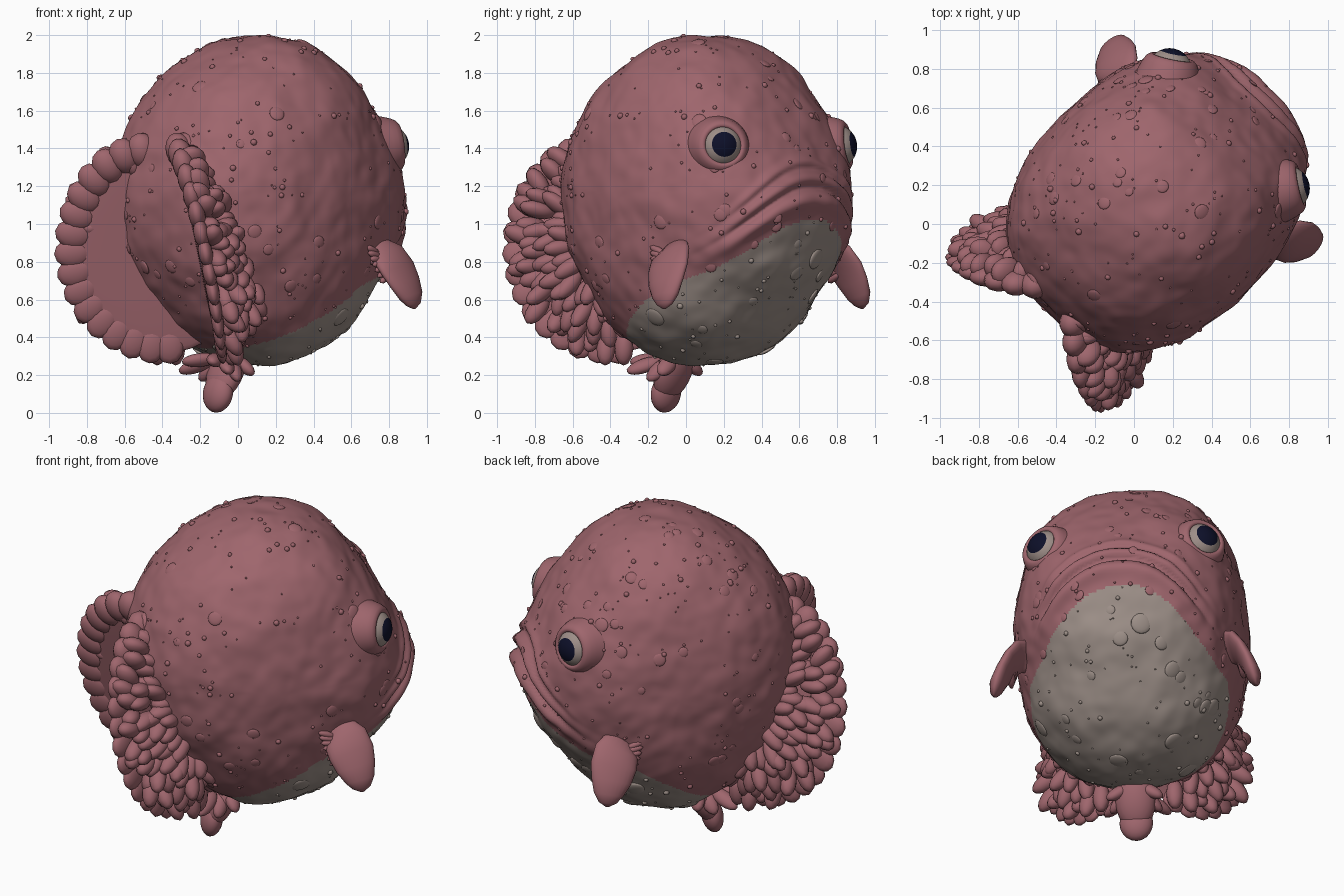
import bpy, bmesh, math, random
from mathutils import Vector, Matrix, noise

random.seed(7)
cube = bpy.data.objects.get("Cube")
if cube:
    bpy.data.objects.remove(cube, do_unlink=True)


def material(name, rgb):
    m = bpy.data.materials.new(name)
    m.use_nodes = True
    m.diffuse_color = (*rgb, 1)
    m.node_tree.nodes["Principled BSDF"].inputs["Base Color"].default_value = (*rgb, 1)
    return m


PINK = material("dusky pink skin", (0.345, 0.132, 0.152))
BELLY = material("grey beige belly", (0.335, 0.275, 0.245))
IRIS = material("pale iris", (0.34, 0.27, 0.245))
PUPIL = material("navy pupil", (0.004, 0.005, 0.022))
R2 = math.sqrt(0.5)


def to_world(u, v, z):
    """u runs toward the face, v toward one flank; the fish faces diagonally."""
    return Vector(((u + v) * R2, (u - v) * R2, z))


def finish(name, bm, mats, mirror=False):
    """Optionally copy to the other flank (swap x and y), then make the object."""
    if mirror:
        copy = bmesh.ops.duplicate(bm, geom=bm.verts[:] + bm.edges[:] + bm.faces[:])["geom"]
        for g in copy:
            if isinstance(g, bmesh.types.BMVert):
                g.co.x, g.co.y = g.co.y, g.co.x
        bmesh.ops.reverse_faces(bm, faces=[g for g in copy if isinstance(g, bmesh.types.BMFace)])
    for f in bm.faces:
        f.smooth = True
    me = bpy.data.meshes.new(name)
    bm.to_mesh(me)
    bm.free()
    for m in mats:
        me.materials.append(m)
    ob = bpy.data.objects.new(name, me)
    bpy.context.collection.objects.link(ob)


def frame(loc, along, face):
    """Matrix with x along the part and z toward its flat face."""
    x = Vector(along).normalized()
    y = Vector(face).cross(x).normalized()
    m = Matrix((x, y, x.cross(y))).transposed().to_4x4()
    m.translation = loc
    return m


def petal(bm, loc, along, face, size, seg=12):
    m = frame(Vector(loc), along, face) @ Matrix.Diagonal((*size, 1))
    return bmesh.ops.create_uvsphere(bm, u_segments=seg, v_segments=seg // 2 + 2, radius=1, matrix=m)["verts"]


def skin(bm, rings):
    """Bridge a list of closed rings with quads."""
    for lo, hi in zip(rings, rings[1:]):
        for k in range(len(lo)):
            n = (k + 1) % len(lo)
            bm.faces.new((lo[k], lo[n], hi[n], hi[k]))


# Body: closed side profile as radii at equal angles, rounded across the flanks
RADII = (.8, .75, .762, .838, .87, .84, .818, .8, .787, .787, .795, .85, .88, .84, .778, .79)
CENTRE_U, CENTRE_Z, HALF_WIDTH, POWER = 0.15, 1.13, 0.655, 2 / 2.4
EYE_UVZ = Vector((.688, .43, 1.41))


def profile(t):
    k = t / math.tau * len(RADII)
    i = math.floor(k)
    f = k - i
    a, b, c, d = (RADII[(i + j) % len(RADII)] for j in (-1, 0, 1, 2))
    return b + .5 * f * (c - a + f * (2 * a - 5 * b + 4 * c - d + f * (3 * (b - c) + d - a)))


def bump(x, centre, width):
    return math.exp(-((x - centre) / width) ** 2)


def body_point(t, p):
    s = max(math.sin(p), 0) ** POWER
    c = math.copysign(abs(math.cos(p)) ** POWER, math.cos(p))
    r = profile(t) * s
    u, v, z = CENTRE_U + r * math.cos(t), HALF_WIDTH * c, CENTRE_Z + r * math.sin(t)
    w = to_world(u, v, z)
    d = .014 * noise.noise(w * 5) + .006 * noise.noise(w * 12)
    # Swelling around each eye
    d += .03 * bump((Vector((u, abs(v), z)) - EYE_UVZ).length, 0, .19)
    # Frowning lips, with a fold above and a crease between
    if u > .35:
        f = z - (1.19 - 1.25 * v * v)
        fade = 1 / (1 + math.exp((abs(v) - .43) * 30)) * min(1, (u - .35) * 4)
        d += fade * (.03 * bump(f, .055, .035) - .028 * bump(f, .005, .016)
                     + .035 * bump(f, -.06, .05)
                     + .016 * bump(f, .14, .025) - .01 * bump(f, .105, .015))
    out = Vector(((u - CENTRE_U) / .8, v / .5, (z - CENTRE_Z) / .87)).normalized()
    return to_world(u + d * out.x, v + d * out.y, z + d * out.z), to_world(*out)


bm = bmesh.new()
AROUND, ACROSS = 320, 150
grid = [[bm.verts.new(body_point(math.tau * i / AROUND, math.pi * j / ACROSS)[0])
         for i in range(AROUND)] for j in range(ACROSS + 1)]
skin(bm, grid)
bmesh.ops.remove_doubles(bm, verts=bm.verts[:], dist=1e-5)
bmesh.ops.recalc_face_normals(bm, faces=bm.faces[:])


# Pale belly: below a tilted plane that rounds off toward the chin
def on_belly(p):
    u, v = (p.x + p.y) * R2, (p.x - p.y) * R2
    return p.z < .44 + .62 * u - 1.6 * max(0, u - .4) * v * v


for f in bm.faces:
    f.material_index = int(on_belly(f.calc_center_median()))
finish("body", bm, [PINK, BELLY])

# Warts: small beads everywhere, broad low domes on belly and flanks
bm = bmesh.new()
for k in range(520):
    p, n = body_point(random.uniform(0, math.tau), math.acos(random.uniform(-.97, .97)))
    low = on_belly(p)
    if k < 90:
        r = random.uniform(.022, .065 if low else .042)
        verts = petal(bm, p - n * r * .1, n.orthogonal(), n, (r, r, r * .27), 14)
    else:
        r = .005 + .013 * random.random() ** 3
        verts = petal(bm, p, n.orthogonal(), n, (r, r, r * .9), 8)
    for f in {f for v in verts for f in v.link_faces}:
        f.material_index = int(low)
finish("warts", bm, [PINK, BELLY])

# Eyes: ball with iris and pupil caps
eye, gaze = Vector((.79, .183, 1.41)), Vector((.95, .2, .12)).normalized()
bm = bmesh.new()
m = frame(eye, gaze.orthogonal(), gaze)
bmesh.ops.create_uvsphere(bm, u_segments=40, v_segments=36, radius=.116, matrix=m)
for f in bm.faces:
    f.material_index = int((f.calc_center_median() - eye).normalized().dot(gaze) > .81)
finish("eyes", bm, [IRIS, PUPIL], mirror=True)

# Eye sockets: fleshy mound with a raised rim
bm = bmesh.new()
skin(bm, [[bm.verts.new(m @ Vector((r * math.cos(a), r * math.sin(a), h)))
           for a in (math.tau * k / 40 for k in range(40))]
          for r, h in ((.175, -.06), (.156, .005), (.145, .035), (.132, .058),
                       (.117, .07), (.104, .072), (.095, .064), (.09, .045))])
finish("eye_sockets", bm, [PINK], mirror=True)


# Large side fins: a curved disc with scalloped rim and rows of frills outside
def fin_spine(z):
    h = z - .25
    return -.08 - .1 * h - .09 * h * h


def fin_point(angle, reach, lift):
    reach *= 1 + .05 * bump(angle, 2.1, .5)
    y = -.4 + .545 * reach * math.cos(angle)
    z = .87 + .59 * reach * math.sin(angle)
    return Vector((fin_spine(z) + lift, y, z))


bm = bmesh.new()
for v in petal(bm, (0, -.4, .87), (0, 1, 0), (1, 0, 0), (.5, .555, .045), 40):
    v.co.x += fin_spine(v.co.z)
fin_face = Vector((1, 0, .2)).normalized()
for reach, count, lift, length, width in ((.87, 16, 0, .1, .08), (.83, 20, .055, .095, .05),
                                          (.72, 20, .1, .1, .046), (.58, 17, .15, .1, .046),
                                          (.45, 14, .18, .1, .046)):
    rough = int(lift > 0)
    for k in range(count):
        a = math.radians(97 + 183 * (k + .5 + rough * random.uniform(-.35, .35)) / count)
        swell = .65 + .6 * (k / count)
        base = fin_point(a, reach + rough * random.uniform(-.07, .07),
                         lift * swell + rough * random.uniform(-.02, .02))
        along = fin_point(a, 1, 0) - fin_point(a, .5, 0)
        along += rough * Vector((random.uniform(-.05, .2), random.uniform(-.1, .1), random.uniform(-.14, .08)))
        thick = .032 + .014 * rough + .04 * (1 - k / count) ** 3
        petal(bm, base, along, fin_face, (length, width, thick))
finish("side_fins", bm, [PINK], mirror=True)

# Small front fins: broad flap lying along the flank, hanging out and down
bm = bmesh.new()
path = ((.43, .5, .84, .07), (.47, .57, .86, .1), (.505, .625, .83, .128), (.53, .665, .765, .132),
        (.55, .7, .69, .115), (.57, .725, .62, .085), (.577, .737, .575, .052), (.58, .742, .55, .008))
points = [to_world(*p[:3]) for p in path]
flap_face = to_world(0, .9, .45)
rings = []
for i, p in enumerate(points):
    w = path[i][3]
    fm = frame(p, points[min(i + 1, len(path) - 1)] - points[max(i - 1, 0)], flap_face)
    rings.append([bm.verts.new(fm @ Vector((0, w * math.cos(t), min(.5 * w, .042) * math.sin(t))))
                  for t in (math.tau * k / 24 for k in range(24))])
skin(bm, rings)
bm.faces.new(rings[0])
bm.faces.new(rings[-1])
bmesh.ops.recalc_face_normals(bm, faces=bm.faces[:])
for k in range(7):
    petal(bm, to_world(.4 + .01 * k, .61 + .007 * k, .86 - .024 * k), to_world(-1, .1, .4 - .15 * k), flap_face,
          (.06, .02, .02), 8)
finish("front_fins", bm, [PINK], mirror=True)

# Tail: thick stalk with a rounded tip lobe
bm = bmesh.new()
petal(bm, to_world(-.09, 0, .22), (-.35, -.35, -1), (1, 1, -.5), (.17, .115, .075), 20)
petal(bm, to_world(-.15, 0, .105), (-.12, -.12, -1), (1, 1, -.3), (.105, .095, .062), 20)
finish("tail", bm, [PINK])

# Tail side lobes
bm = bmesh.new()
for x, y, z, dx, dy, dz, length in ((-.06, -.22, .25, .1, -1, -.35, .1), (-.02, -.14, .23, .3, -1, -.9, .09),
                                    (.03, -.1, .25, .8, -.6, -.7, .08), (-.12, -.2, .28, -.2, -1, -.1, .1)):
    petal(bm, (x, y, z), (dx, dy, dz), (.5, .3, 1), (length, .045, .035), 14)
finish("tail_lobes", bm, [PINK], mirror=True)
